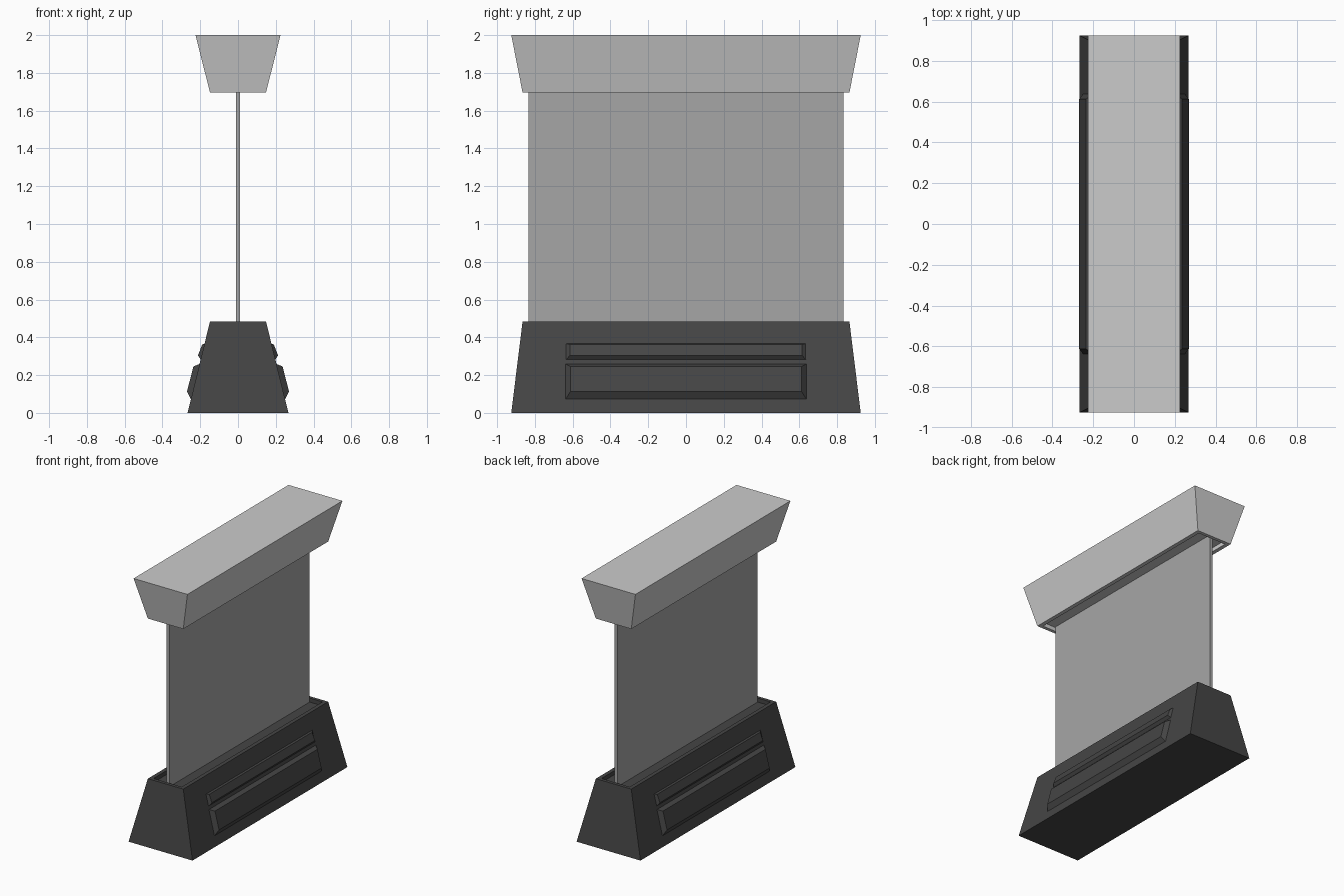
import bpy, bmesh

if "Cube" in bpy.data.objects:
    bpy.data.objects.remove(bpy.data.objects["Cube"])


def paint(name, value):
    mat = bpy.data.materials.new(name)
    mat.diffuse_color = (value, value, value, 1)
    mat.use_nodes = True
    mat.node_tree.nodes["Principled BSDF"].inputs["Base Color"].default_value = mat.diffuse_color
    return mat


DARK = paint("dark_grey", 0.06)
MID = paint("mid_grey", 0.38)
LIGHT = paint("light_grey", 0.8)


def loft(name, rings, mat):
    """Join four-point rings into one closed, flat-faced solid."""
    bm = bmesh.new()
    loops = [[bm.verts.new(p) for p in ring] for ring in rings]
    for a, b in zip(loops, loops[1:]):
        for i in range(4):
            j = (i + 1) % 4
            bm.faces.new((a[i], a[j], b[j], b[i]))
    bm.faces.new(loops[0][::-1])
    bm.faces.new(loops[-1])
    bmesh.ops.recalc_face_normals(bm, faces=bm.faces[:])
    mesh = bpy.data.meshes.new(name)
    bm.to_mesh(mesh)
    bm.free()
    mesh.materials.append(mat)
    obj = bpy.data.objects.new(name, mesh)
    bpy.context.collection.objects.link(obj)
    return obj


def level(hx, hy, z):
    return [(-hx, -hy, z), (hx, -hy, z), (hx, hy, z), (-hx, hy, z)]


# Tapered base with a shallow tray in its top
loft("base", [level(0.267, 0.925, 0), level(0.148, 0.865, 0.485),
              level(0.118, 0.84, 0.485), level(0.118, 0.84, 0.455)], DARK)

# Flared cap with the same tray on its underside
loft("cap", [level(0.225, 0.925, 2.0), level(0.148, 0.865, 1.695),
             level(0.118, 0.84, 1.695), level(0.118, 0.84, 1.725)], LIGHT)

# Thin upright screen
loft("screen", [level(0.011, 0.835, 0.45), level(0.011, 0.835, 1.73)], MID)


def side_panel(name, outer, inner):
    """Raised bevelled panel on the sloping flank: (half length, low x,z, high x,z)."""
    rings = []
    for hy, x0, z0, x1, z1 in (outer, inner):
        rings.append([(x0, -hy, z0), (x0, hy, z0), (x1, hy, z1), (x1, -hy, z1)])
    obj = loft(name, rings, DARK)
    mirror = obj.modifiers.new("both_sides", 'MIRROR')
    mirror.use_axis = (True, False, False)


# Raised panels on both long flanks
side_panel("lower_side_panel", (0.64, 0.247, 0.068, 0.200, 0.260),
           (0.612, 0.270, 0.113, 0.236, 0.246))
side_panel("upper_side_panel", (0.638, 0.195, 0.278, 0.174, 0.368),
           (0.615, 0.212, 0.304, 0.190, 0.361))
